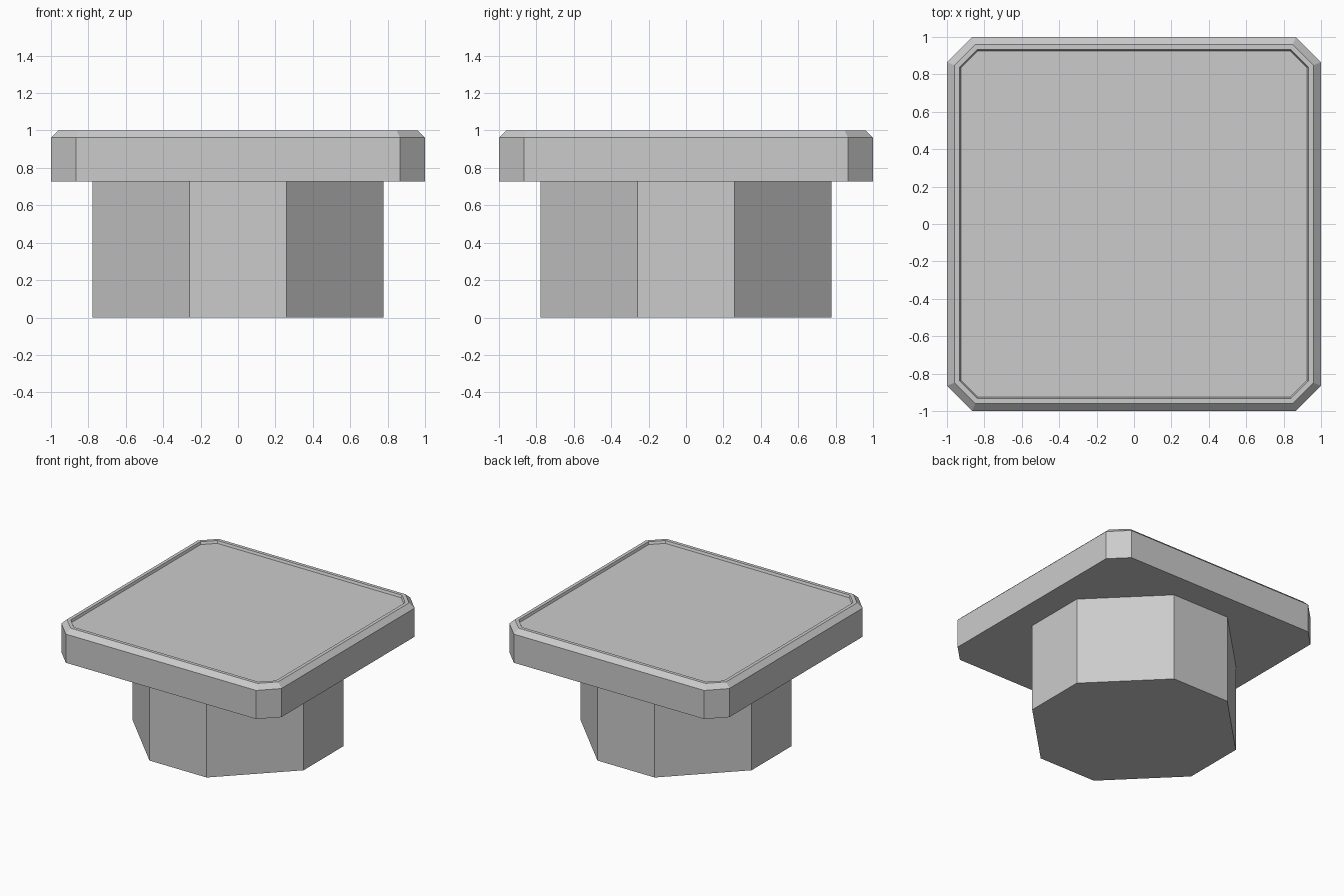
import bpy, bmesh

if "Cube" in bpy.data.objects:
    bpy.data.objects.remove(bpy.data.objects["Cube"])

grey = bpy.data.materials.new("light_grey")
grey.diffuse_color = (0.6, 0.6, 0.6, 1)
grey.use_nodes = True
grey.node_tree.nodes["Principled BSDF"].inputs["Base Color"].default_value = grey.diffuse_color


def ring(bm, half, flat, z):
    """Square outline with cut corners, at height z."""
    pts = [(half, -flat), (half, flat), (flat, half), (-flat, half),
           (-half, flat), (-half, -flat), (-flat, -half), (flat, -half)]
    return [bm.verts.new((x, y, z)) for x, y in pts]


def stack(name, levels):
    """Closed solid through rings of (half width, half flat length, height)."""
    bm = bmesh.new()
    rings = [ring(bm, *lv) for lv in levels]
    for a, b in zip(rings, rings[1:]):
        for i in range(8):
            j = (i + 1) % 8
            bm.faces.new((a[i], a[j], b[j], b[i]))
    bm.faces.new(rings[0][::-1])
    bm.faces.new(rings[-1])
    me = bpy.data.meshes.new(name)
    bm.to_mesh(me)
    bm.free()
    me.materials.append(grey)
    ob = bpy.data.objects.new(name, me)
    bpy.context.collection.objects.link(ob)
    return ob


# Octagonal pedestal
stack("pedestal", [(0.778, 0.26, 0.0), (0.778, 0.26, 0.727)])

# Slab with bevelled top edge, raised rim and shallow recessed panel
stack("top_slab", [(1.0, 0.865, 0.727), (1.0, 0.865, 0.962),
                   (0.96, 0.849, 1.0), (0.932, 0.84, 1.0),
                   (0.925, 0.836, 0.98)])
